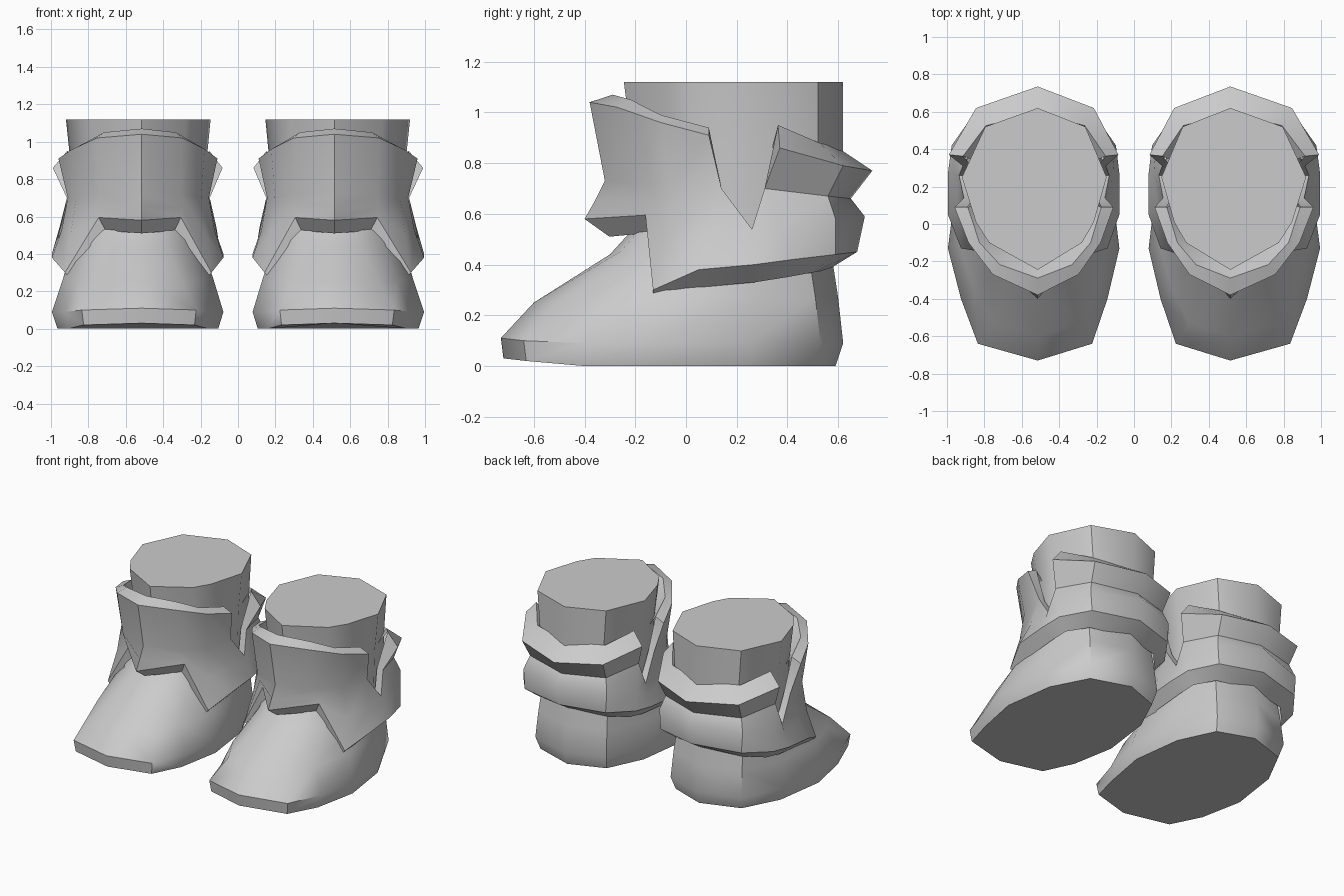
import bpy
import bmesh
from mathutils import Matrix

if "Cube" in bpy.data.objects:
    bpy.data.objects.remove(bpy.data.objects["Cube"], do_unlink=True)

grey = bpy.data.materials.new("plain grey")
grey.use_nodes = True
grey.diffuse_color = (0.6, 0.6, 0.6, 1)
grey.node_tree.nodes["Principled BSDF"].inputs["Base Color"].default_value = (0.6, 0.6, 0.6, 1)

CENTRE = 0.515   # boot axis
INNER = 0.91     # the side facing the other boot is a little narrower


def full_ring(half):
    """Complete a half ring (front to back) with its narrower inner side."""
    return half + [p and (-p[0] * INNER, p[1], p[2]) for p in half[-2:0:-1]]


def loft(rings, caps):
    """Join rings into a surface; None marks a gap in a ring."""
    bm = bmesh.new()
    rows = [[p and bm.verts.new(p) for p in full_ring(r)] for r in rings]
    n = len(rows[0])
    for low, high in zip(rows, rows[1:]):
        for i in range(n):
            j = (i + 1) % n
            quad = (low[i], low[j], high[j], high[i])
            if all(quad):
                bm.faces.new(quad)
    if caps:
        bm.faces.new(rows[0][::-1])
        bm.faces.new(rows[-1])
    return bm, rows


def finish(bm, name, side, angle):
    """Place the part on its boot, mirrored for the right one."""
    place = Matrix.Translation((side * CENTRE, 0, 0)) @ Matrix.Diagonal((side, 1, 1, 1))
    bmesh.ops.transform(bm, matrix=place, verts=bm.verts[:])
    if side < 0:
        bmesh.ops.reverse_faces(bm, faces=bm.faces[:])
    mesh = bpy.data.meshes.new(name)
    bm.to_mesh(mesh)
    bm.free()
    mesh.materials.append(grey)
    ob = bpy.data.objects.new(name, mesh)
    bpy.context.collection.objects.link(ob)
    bpy.ops.object.select_all(action='DESELECT')
    ob.select_set(True)
    bpy.context.view_layer.objects.active = ob
    bpy.ops.object.shade_smooth_by_angle(angle=angle)


# Foot: sole, widest line, upper, instep, ankle
FOOT = [
    [(0, -.72, .03), (.31, -.63, .02), (.39, -.4, 0), (.45, -.1, 0), (.4, .25, 0), (.27, .5, 0), (0, .59, 0)],
    [(0, -.73, .11), (.32, -.64, .1), (.41, -.4, .09), (.48, -.13, .09), (.43, .25, .09), (.29, .53, .09), (0, .62, .09)],
    [(0, -.6, .25), (.24, -.53, .24), (.34, -.35, .26), (.42, -.1, .27), (.4, .25, .27), (.28, .51, .27), (0, .6, .27)],
    [(0, -.3, .44), (.15, -.26, .45), (.26, -.17, .44), (.36, 0, .42), (.38, .25, .4), (.27, .49, .4), (0, .58, .4)],
    [(0, -.2, .55), (.14, -.17, .55), (.24, -.1, .55), (.32, 0, .55), (.35, .25, .55), (.25, .48, .55), (0, .56, .55)],
]

# Shaft: plan outline, flaring slightly to a flat top
RIM = [(0, -.245), (.26, -.1), (.33, .01), (.405, .25), (.28, .52), (0, .62)]


def shaft_ring(z, s):
    return [(x * s, y if y > .5 else .25 + (y - .25) * s, z) for x, y in RIM]


# Cuff: hem, bulge, waist, top lip; the gap in the lip is the side notch
CUFF = [
    [(0, -.4, .58), (.23, -.16, .595), (.41, -.13, .3), (.48, .05, .38), (.48, .27, .4), (.46, .42, .42), (.33, .59, .44), (0, .675, .45)],
    [(0, -.36, .65), (.24, -.18, .65), (.38, -.07, .5), (.43, .1, .52), (.45, .27, .48), (.44, .38, .54), (.34, .59, .58), (0, .705, .59)],
    [(0, -.32, .73), (.23, -.22, .72), (.35, -.06, .7), (.395, .14, .7), (.42, .26, .54), (.4, .31, .7), (.31, .56, .67), (0, .65, .66)],
    [(0, -.38, 1.04), (.24, -.27, 1.02), (.37, -.1, .96), (.445, .09, .91), None, (.475, .37, .86), (.33, .62, .79), (0, .735, .77)],
]


def border_edges(bm, above=0):
    return [e for e in bm.edges if e.is_boundary and min(v.co.z for v in e.verts) > above]


def extrude_border(bm, edges):
    geom = bmesh.ops.extrude_edge_only(bm, edges=edges)["geom"]
    return [g for g in geom if isinstance(g, bmesh.types.BMVert)]


def draw_in(bm, rows):
    """Extrude the open borders towards the leg, tucking the edge inside."""
    lip = {tuple(v.co) for v in rows[-1] if v}
    hem = {tuple(v.co) for v in rows[0]}
    for v in extrude_border(bm, border_edges(bm)):
        spot = tuple(v.co)
        v.co.x *= .84 if spot in lip or spot in hem else .88
        v.co.y += (min(max(v.co.y, -.12), .35) - v.co.y) * .35
        if spot in lip:
            v.co.z += .09 if spot[1] > .3 else .03
        elif spot in hem:
            v.co.z -= .07


for side, label in ((1, "left"), (-1, "right")):
    bm, rows = loft(FOOT, True)
    finish(bm, label + "_foot", side, .75)

    bm, rows = loft([shaft_ring(.45, .9), shaft_ring(.85, .93), shaft_ring(1.12, 1)], True)
    finish(bm, label + "_shaft", side, .75)

    bm, rows = loft(CUFF, False)
    draw_in(bm, rows)
    # lining below the lip, running in to the shaft
    for v in extrude_border(bm, border_edges(bm, .8)):
        v.co.x *= .8
        v.co.y = .2 + (v.co.y - .2) * .8
        v.co.z -= .12
    finish(bm, label + "_cuff", side, .65)
